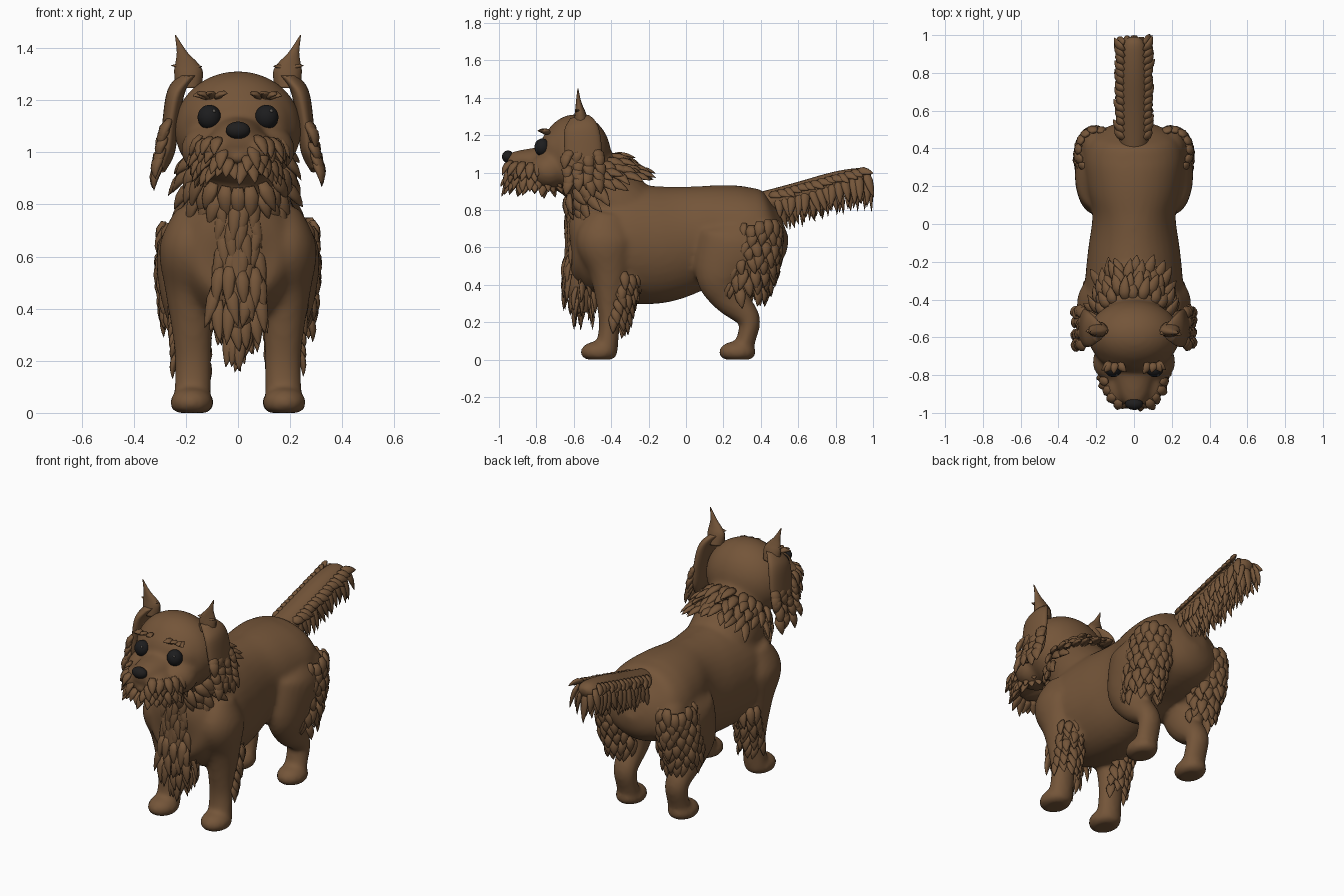
import bpy, bmesh, math, random
from mathutils import Vector

random.seed(4)
cube = bpy.data.objects.get("Cube")
if cube:
    bpy.data.objects.remove(cube, do_unlink=True)
X = Vector((1, 0, 0))
SIDES = (1, -1)


def material(name, rgb, rough):
    m = bpy.data.materials.new(name)
    m.use_nodes = True
    m.diffuse_color = (*rgb, 1)
    node = m.node_tree.nodes["Principled BSDF"]
    node.inputs["Base Color"].default_value = (*rgb, 1)
    node.inputs["Roughness"].default_value = rough
    return m


FUR = material("brown fur", (0.175, 0.091, 0.041), 0.8)
EYE = material("eye black", (0.012, 0.012, 0.013), 0.3)
NOSE = material("nose black", (0.014, 0.013, 0.013), 0.5)
GLINT = material("eye glint", (0.1, 0.09, 0.08), 0.4)


def finish(name, bm, mat):
    bmesh.ops.recalc_face_normals(bm, faces=bm.faces[:])
    for f in bm.faces:
        f.smooth = True
    mesh = bpy.data.meshes.new(name)
    bm.to_mesh(mesh)
    bm.free()
    mesh.materials.append(mat)
    ob = bpy.data.objects.new(name, mesh)
    bpy.context.collection.objects.link(ob)
    return ob


def skin(bm, rings):
    """Bridge rings of points and cap both ends."""
    rows = [[bm.verts.new(p) for p in r] for r in rings]
    n = len(rows[0])
    for a, b in zip(rows, rows[1:]):
        for i in range(n):
            bm.faces.new((a[i], a[(i + 1) % n], b[(i + 1) % n], b[i]))
    bm.faces.new(rows[0])
    bm.faces.new(rows[-1])


def loft(bm, pts, s=1, n=24, sub=5):
    """Smooth tube through (x, y, z, half width, half depth) stations."""
    q = [pts[0]] + list(pts) + [pts[-1]]
    path = []
    for k in range(1, len(q) - 2):
        for j in range(sub):
            t = j / sub
            path.append([0.5 * (2 * b + (c - a) * t + (2 * a - 5 * b + 4 * c - d) * t * t
                                + (3 * b - a - 3 * c + d) * t ** 3)
                         for a, b, c, d in zip(q[k - 1], q[k], q[k + 1], q[k + 2])])
    path.append(list(pts[-1]))
    rings = []
    for i, p in enumerate(path):
        t = Vector(path[min(i + 1, len(path) - 1)][:3]) - Vector(path[max(i - 1, 0)][:3])
        v = t.cross(X).normalized()
        ring = []
        for k in range(n):
            a = math.tau * k / n
            w = Vector(p[:3]) + X * p[3] * math.cos(a) + v * p[4] * math.sin(a)
            ring.append((w.x * s, w.y, w.z))
        rings.append(ring)
    skin(bm, rings)


def ball(bm, c, r, floor=None):
    vs = bmesh.ops.create_uvsphere(bm, u_segments=28, v_segments=18, radius=1)["verts"]
    for v in vs:
        v.co = Vector([c[i] + v.co[i] * r[i] for i in range(3)])
        if floor is not None:
            v.co.z = max(v.co.z, floor)


def tuft(bm, p, d, n, length, width):
    """One flattened, pointed lock growing from p along d, bowed along n."""
    d, n = Vector(d).normalized(), Vector(n).normalized()
    side = d.cross(n).normalized()
    n = side.cross(d)
    length *= random.uniform(0.85, 1.15)
    sway = side * random.uniform(-0.2, 0.2) * length
    rings = []
    for t, k in ((0, 0.6), (0.3, 1), (0.6, 0.8), (0.85, 0.4), (1, 0.04)):
        c = Vector(p) + d * length * t + sway * t * t + n * width * 0.35 * math.sin(t * 3)
        rings.append([c + (side * math.cos(a) + n * 0.55 * math.sin(a)) * width * k
                      for a in (math.tau * i / 8 for i in range(8))])
    skin(bm, rings)


def jit(a):
    return random.uniform(-a, a)


# Smooth body: torso, neck, head and legs fused into one skin
bm = bmesh.new()
loft(bm, [(0, -.635, .67, .05, .06), (0, -.59, .67, .17, .19), (0, -.5, .65, .235, .27),
          (0, -.35, .62, .26, .31), (0, -.15, .615, .245, .315), (0, .05, .65, .22, .28),
          (0, .2, .68, .25, .255), (0, .35, .69, .265, .235), (0, .46, .71, .22, .195),
          (0, .52, .73, .08, .08)], n=36)
loft(bm, [(0, -.27, .72, .2, .2), (0, -.4, .84, .2, .2), (0, -.52, 1.0, .17, .17),
          (0, -.56, 1.08, .14, .14)])
ball(bm, (0, -.59, 1.09), (.245, .19, .222))
ball(bm, (0, -.67, 1.11), (.205, .115, .145))
loft(bm, [(0, -.68, 1.06, .12, .1), (0, -.8, 1.06, .105, .075), (0, -.9, 1.06, .08, .058),
          (0, -.955, 1.06, .05, .04)])
ball(bm, (0, -.89, .98), (.06, .07, .035))
for s in SIDES:
    ball(bm, (s * .1, -.73, 1.01), (.12, .11, .1))
    ball(bm, (s * .08, -.86, 1.01), (.075, .105, .06))
    loft(bm, [(.17, -.41, .78, .07, .09), (.18, -.43, .64, .122, .16), (.18, -.41, .47, .1, .11),
              (.175, -.41, .3, .077, .07), (.172, -.41, .18, .07, .056),
              (.175, -.425, .05, .072, .06)], s)
    ball(bm, (s * .18, -.34, .39), (.065, .085, .11))
    ball(bm, (s * .178, -.465, .04), (.084, .1, .06), 0)
    loft(bm, [(.15, .29, .78, .07, .1), (.19, .28, .64, .118, .21), (.2, .2, .46, .1, .155),
              (.185, .235, .335, .08, .1), (.175, .335, .22, .07, .062),
              (.172, .325, .12, .067, .052), (.172, .3, .05, .07, .055)], s)
    ball(bm, (s * .176, .275, .04), (.084, .1, .06), 0)
    loft(bm, [(.18, .38, .73, .08, .09), (.205, .4, .6, .088, .115), (.2, .37, .45, .08, .09),
              (.19, .32, .37, .04, .05)], s)
body = finish("body", bm, FUR)
rm = body.modifiers.new("fuse", 'REMESH')
rm.mode = 'VOXEL'
rm.voxel_size = 0.014
rm.use_smooth_shade = True
sm = body.modifiers.new("soften", 'SMOOTH')
sm.factor = 0.5
sm.iterations = 10

# Neck ruff: rings of locks pointing from the head towards the body
bm = bmesh.new()
axis, up = Vector((0, .68, -.74)), Vector((0, .74, .68))
for r in range(5):
    f = r / 4
    c = Vector((0, -.52 + .1 * f, .98 - .11 * f))
    rad = .17 + .035 * f
    for k in range(20):
        a = math.tau * (k + r % 2 / 2) / 20 + jit(.06)
        if r > 2 and abs(math.cos(a)) < .55:
            continue
        out = X * math.sin(a) + up * math.cos(a)
        tuft(bm, c + out * rad, axis + out * (.6 + jit(.25)), out, .12, .031)
finish("neck_ruff", bm, FUR)

# Chest bib: a hanging core covered in long locks, tapering to a point
bm = bmesh.new()
loft(bm, [(0, -.57, .82, .06, .05), (0, -.6, .62, .06, .045), (0, -.575, .45, .075, .08),
          (0, -.56, .34, .06, .07), (0, -.55, .25, .03, .03)])
for r in range(10):
    z = .82 - r * .056
    half = .055 + .004 * r - .03 * max(0, r - 7)
    for k in range(4):
        x = half * (k / 1.5 - 1) + jit(.01)
        drop = z + jit(.02) + abs(x) * .3
        tuft(bm, (x, -.625 + abs(x) * .3 - (.02 if 4 < r < 8 else 0) + max(0, .42 - z) * .4, drop),
             (x, -.1, -1), (x * 4, -1, 0), .15, .027)
        if r > 4:
            for y in (-.57, -.515):
                tuft(bm, (x * .9, y + jit(.015), drop), (x * 2, .05, -1), (x * 5, .6, 0), .14, .026)
finish("chest_bib", bm, FUR)

# Feathering behind the front legs
bm = bmesh.new()
for s in SIDES:
    for r in range(6):
        z = .46 - r * .046
        for k in range(5):
            a = math.radians(10 + 32 * k)
            out = Vector((s * math.cos(a), math.sin(a), 0))
            p = (s * (.175 + (.068 - .002 * r) * math.cos(a)),
                 -.345 + .075 * math.sin(a) - r * .012, z + jit(.015))
            tuft(bm, p, out * .15 + Vector((0, .08, -1)), out, .1, .027)
finish("front_leg_feathers", bm, FUR)

# Feathering on the back of the thighs
bm = bmesh.new()
for s in SIDES:
    for r in range(8):
        f = r / 7
        z, cy = .73 - .33 * f, .385 - .08 * f
        bulge = math.sin(3 * f)
        rx, ry = .085 + .015 * bulge - .02 * f, .105 + .03 * bulge
        for k in range(9):
            a = math.radians(-45 + 25 * k + 12 * (r % 2))
            out = Vector((s * math.cos(a), math.sin(a), 0))
            p = (s * (.2 + rx * math.cos(a)), cy + ry * math.sin(a), z + jit(.02))
            tuft(bm, p, out * .15 + Vector((0, 0, -1)), out, .1, .031)
finish("hind_leg_feathers", bm, FUR)

# Tail: raised core with a hanging fringe and ragged sides
bm = bmesh.new()
loft(bm, [(0, .34, .81, .07, .07), (0, .48, .85, .08, .066), (0, .62, .89, .08, .064),
          (0, .8, .945, .075, .06), (0, .93, .975, .065, .05), (0, .975, .98, .045, .035),
          (0, .99, .98, .02, .015)])
for r in range(14):
    y = .49 + r * .036
    z = .85 + (y - .47) * .27
    for k in range(5):
        g = k / 2 - 1
        tuft(bm, (g * .055, y + jit(.008), z + .02 * abs(g)), (g * .25, .14, -1),
             (g, .3, -.2) if g else (0, 1, .2), .17 - .03 * abs(g), .026)
    for s in SIDES:
        tuft(bm, (s * .055, y - .04, z + .03), (s * .5, .8, -.3), (s, 0, .6), .085, .027)
finish("tail", bm, FUR)

# Moustache and beard around the muzzle
bm = bmesh.new()
for r, z in enumerate((1.055, 1.02, .985, .955)):
    for k in range(17):
        a = math.radians(-120 + 15 * k + 7 * (r % 2))
        if abs(a) < (.45, .3, .2, 0)[r]:
            continue
        out = Vector((math.sin(a), -math.cos(a), 0))
        k2 = 1 - .05 * r
        p = (.148 * k2 * out.x, -.785 + .172 * k2 * out.y, z + jit(.01))
        tuft(bm, p, out * (.65 + jit(.25)) + Vector((0, 0, -1)), out, .09, .027)
finish("muzzle_beard", bm, FUR)

# Brows
bm = bmesh.new()
for s in SIDES:
    for x, dx in ((.08, -.7), (.105, -.1), (.12, .7), (.125, 1.6)):
        tuft(bm, (s * x, -.735, 1.21), (s * dx, -1, .25), (0, -.5, 1), .065, .024)
finish("brows", bm, FUR)

# Hanging ears with a pointed top lock and shaggy outer side
for s, label in ((1, "left_ear"), (-1, "right_ear")):
    bm = bmesh.new()
    loft(bm, [(.19, -.57, 1.3, .03, .05), (.235, -.56, 1.24, .035, .09), (.258, -.55, 1.12, .032, .1),
              (.27, -.55, 1.0, .028, .09), (.29, -.56, .93, .012, .04)], s)
    loft(bm, [(.19, -.56, 1.25, .05, .045), (.19, -.565, 1.31, .055, .032), (.198, -.57, 1.345, .042, .022),
              (.215, -.575, 1.385, .02, .013), (.24, -.578, 1.45, .002, .002)], s, 12)
    for g in (-1, 1):
        tuft(bm, (s * .19, -.565, 1.31), (s * g, -.2, .35), (0, 0, 1), .065, .022)
    for r in range(5):
        z = 1.11 - r * .038
        for k in range(4):
            g = k / 1.5 - 1
            tuft(bm, (s * (.264 + r * .008), -.55 + g * .075 + jit(.01),
                      z + jit(.02) + .02 * abs(g)),
                 (s * .25, g * .25, -1), (s, g * .5, 0), .095, .033)
    finish(label, bm, FUR)

# Eyes, glints and nose
for s, label in ((1, "left"), (-1, "right")):
    c = Vector((s * .11, -.768, 1.135))
    bm = bmesh.new()
    ball(bm, c, (.045, .042, .047))
    finish(label + "_eye", bm, EYE)
    bm = bmesh.new()
    ball(bm, c + Vector((.018, -.032, .024)), (.007, .005, .007))
    finish(label + "_eye_glint", bm, GLINT)
bm = bmesh.new()
ball(bm, (0, -.952, 1.085), (.047, .032, .033))
finish("nose", bm, NOSE)
